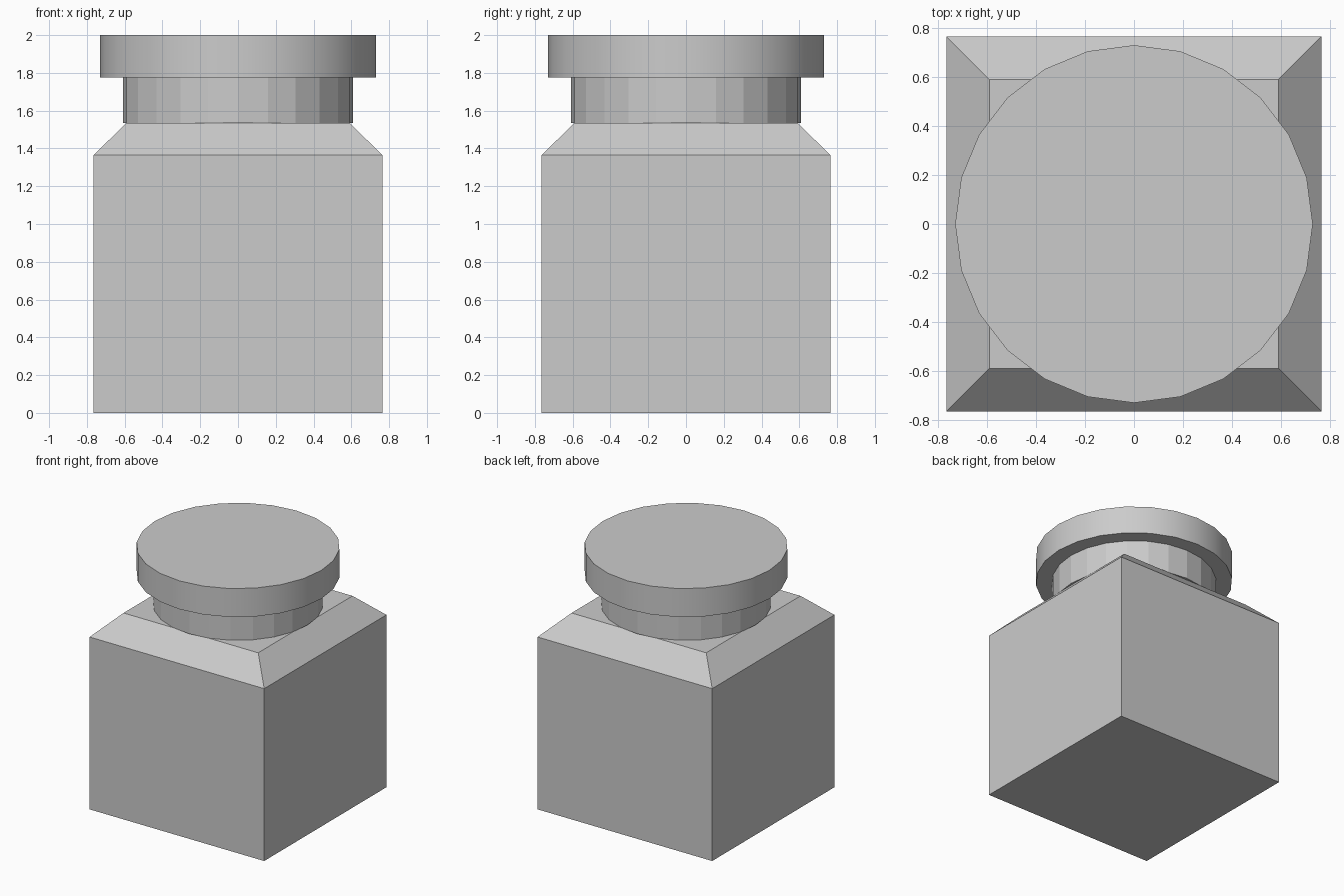
import bpy
import bmesh
import math

cube = bpy.data.objects.get("Cube")
if cube:
    bpy.data.objects.remove(cube, do_unlink=True)

# One plain grey for the whole jar
GREY = (0.6, 0.6, 0.6, 1.0)
grey = bpy.data.materials.new("plain_grey")
grey.diffuse_color = GREY
grey.use_nodes = True
grey.node_tree.nodes["Principled BSDF"].inputs["Base Color"].default_value = GREY


def disc(name, radius, bottom, top, smooth):
    """24-sided solid cylinder between two heights."""
    bpy.ops.mesh.primitive_cylinder_add(
        vertices=24, radius=radius, depth=top - bottom,
        location=(0, 0, (bottom + top) / 2))
    obj = bpy.context.object
    obj.name = name
    obj.data.materials.append(grey)
    if smooth:
        bpy.ops.object.shade_smooth_by_angle(angle=math.radians(30))
    return obj


# Square body with sloped shoulders: (half width, height) of each ring
bm = bmesh.new()
rings = []
for half, z in [(0.765, 0.0), (0.765, 1.365), (0.59, 1.535)]:
    corners = [(-1, -1), (1, -1), (1, 1), (-1, 1)]
    rings.append([bm.verts.new((x * half, y * half, z)) for x, y in corners])
bm.faces.new(reversed(rings[0]))
bm.faces.new(rings[-1])
for low, high in zip(rings, rings[1:]):
    for i in range(4):
        j = (i + 1) % 4
        bm.faces.new((low[i], low[j], high[j], high[i]))
mesh = bpy.data.meshes.new("jar_body")
bm.to_mesh(mesh)
bm.free()
mesh.materials.append(grey)
body = bpy.data.objects.new("jar_body", mesh)
bpy.context.collection.objects.link(body)

# Faceted neck and the wider smooth lid
disc("jar_neck", 0.61, 1.535, 1.775, False)
disc("jar_lid", 0.73, 1.775, 2.0, True)
